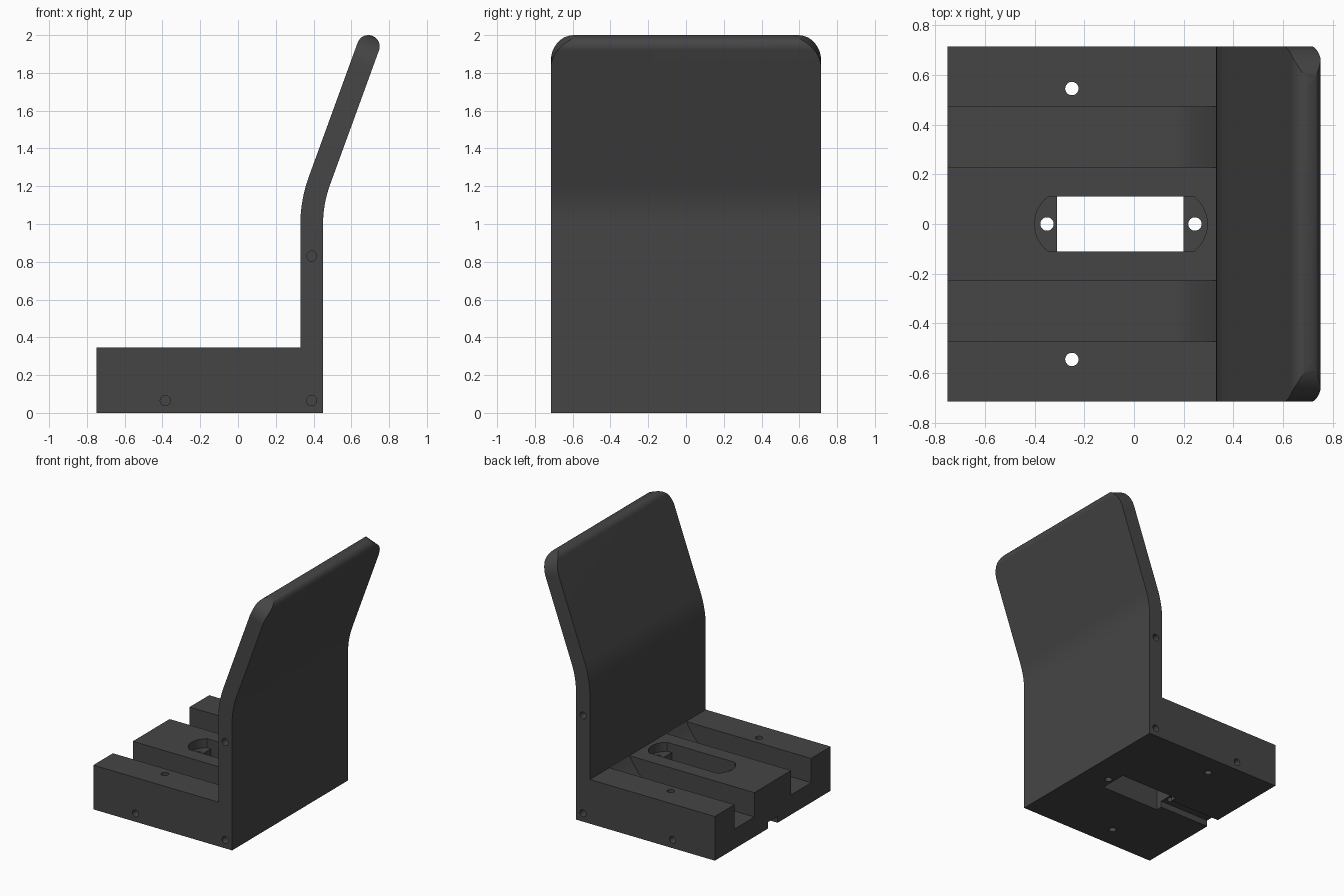
import bpy, bmesh, math
from mathutils import Matrix, Vector

if "Cube" in bpy.data.objects:
    bpy.data.objects.remove(bpy.data.objects["Cube"])

grey = bpy.data.materials.new("dark_grey")
grey.diffuse_color = (0.06, 0.06, 0.06, 1)
grey.use_nodes = True
grey.node_tree.nodes["Principled BSDF"].inputs["Base Color"].default_value = grey.diffuse_color


def prism(name, pts, vec):
    """Solid made by sweeping a closed 3D outline along vec."""
    bm = bmesh.new()
    face = bm.faces.new([bm.verts.new(p) for p in pts])
    ext = bmesh.ops.extrude_face_region(bm, geom=[face])
    bmesh.ops.translate(bm, vec=vec, verts=[v for v in ext["geom"] if isinstance(v, bmesh.types.BMVert)])
    bmesh.ops.recalc_face_normals(bm, faces=bm.faces)
    me = bpy.data.meshes.new(name)
    bm.to_mesh(me)
    bm.free()
    me.materials.append(grey)
    ob = bpy.data.objects.new(name, me)
    bpy.context.collection.objects.link(ob)
    return ob


def arc(cx, cy, r, a0, a1, n):
    return [(cx + r * math.cos(math.radians(a0 + (a1 - a0) * i / n)),
             cy + r * math.sin(math.radians(a0 + (a1 - a0) * i / n))) for i in range(n + 1)]


# Side profile: block base, upright plate, 20 degree bend, rounded top edge
W, T, R = 0.715, 0.06, 0.68
BX, BZ = 0.39 + R, 0.996
TIP = Vector((0.69, 0, 1.94))
profile = [(-0.75, 0), (0.45, 0)]
profile += arc(BX, BZ, R - T, 180, 160, 10)
profile += arc(TIP.x, TIP.z, T, -20, 160, 16)
profile += arc(BX, BZ, R + T, 160, 180, 10)
profile += [(0.33, 0.345), (-0.75, 0.345)]
body = prism("seat_bracket", [(x, -W, z) for x, z in profile], (0, 2 * W, 0))

cutters = []


def cut(name, pts, vec):
    cutters.append(prism(name, pts, vec))


def box(name, x0, x1, y0, y1, z0, z1):
    cut(name, [(x0, y0, z0), (x1, y0, z0), (x1, y1, z0), (x0, y1, z0)], (0, 0, z1 - z0))


HOLE = 0.027
circle = arc(0, 0, HOLE, 0, 345, 23)
up = Vector((math.sin(math.radians(20)), 0, math.cos(math.radians(20))))
normal = Vector((up.z, 0, -up.x))
CR = 0.16
for s in (-1, 1):
    # Long channels with a ramped end
    ramp = [(-0.85, 0.155), (0.14, 0.155), (0.2, 0.182), (0.25, 0.226), (0.3, 0.296),
            (0.329, 0.345), (0.329, 0.4), (-0.85, 0.4)]
    cut("channel_cutter", [(x, s * 0.227, z) for x, z in ramp], (0, s * 0.246, 0))
    # Vertical mounting holes
    cut("mount_hole_cutter", [(-0.25 + x, s * 0.545 + y, -0.1) for x, y in circle], (0, 0, 0.6))
    # Blind holes in the side faces
    for hx, hz in ((-0.385, 0.065), (0.39, 0.065), (0.39, 0.83)):
        cut("side_hole_cutter", [(hx + x, s * (W + 0.05), hz + z) for x, z in circle], (0, -s * 0.17, 0))
    # Rounded upper corners of the plate, cut square to its slope
    outline = arc(W - CR, T - CR, CR, 0, 90, 14)
    outline += [(W - CR, T + 0.1), (W + 0.1, T + 0.1), (W + 0.1, T - CR)]
    cut("corner_cutter", [TIP + up * t + Vector((0, s * y, 0)) - normal * 0.2 for y, t in outline], normal * 0.4)

# Central window, its shallow recess with bowed ends, screw holes and cable groove
box("window_cutter", -0.31, 0.2, -0.11, 0.11, -0.1, 0.5)
recess = arc(0.295 - 0.1375, 0, 0.1375, -53.1, 53.1, 12) + arc(-0.4 + 0.1375, 0, 0.1375, 126.9, 233.1, 12)
cut("recess_cutter", [(x, y, 0.275) for x, y in recess], (0, 0, 0.2))
for hx in (-0.35, 0.245):
    cut("screw_hole_cutter", [(hx + x, y, -0.1) for x, y in circle], (0, 0, 0.6))
box("groove_cutter", -0.85, -0.25, -0.06, 0.06, -0.1, 0.05)

# Apply the cuts, then drop the cutters
for c in cutters:
    m = body.modifiers.new(c.name, "BOOLEAN")
    m.operation, m.solver, m.object = "DIFFERENCE", "EXACT", c
dg = bpy.context.evaluated_depsgraph_get()
mesh = bpy.data.meshes.new_from_object(body.evaluated_get(dg))
body.modifiers.clear()
body.data = mesh
mesh.materials.clear()
mesh.materials.append(grey)
for p in mesh.polygons:
    p.material_index = 0
for c in cutters:
    bpy.data.objects.remove(c)

bpy.context.view_layer.objects.active = body
body.select_set(True)
bpy.ops.object.shade_smooth_by_angle(angle=math.radians(30))
